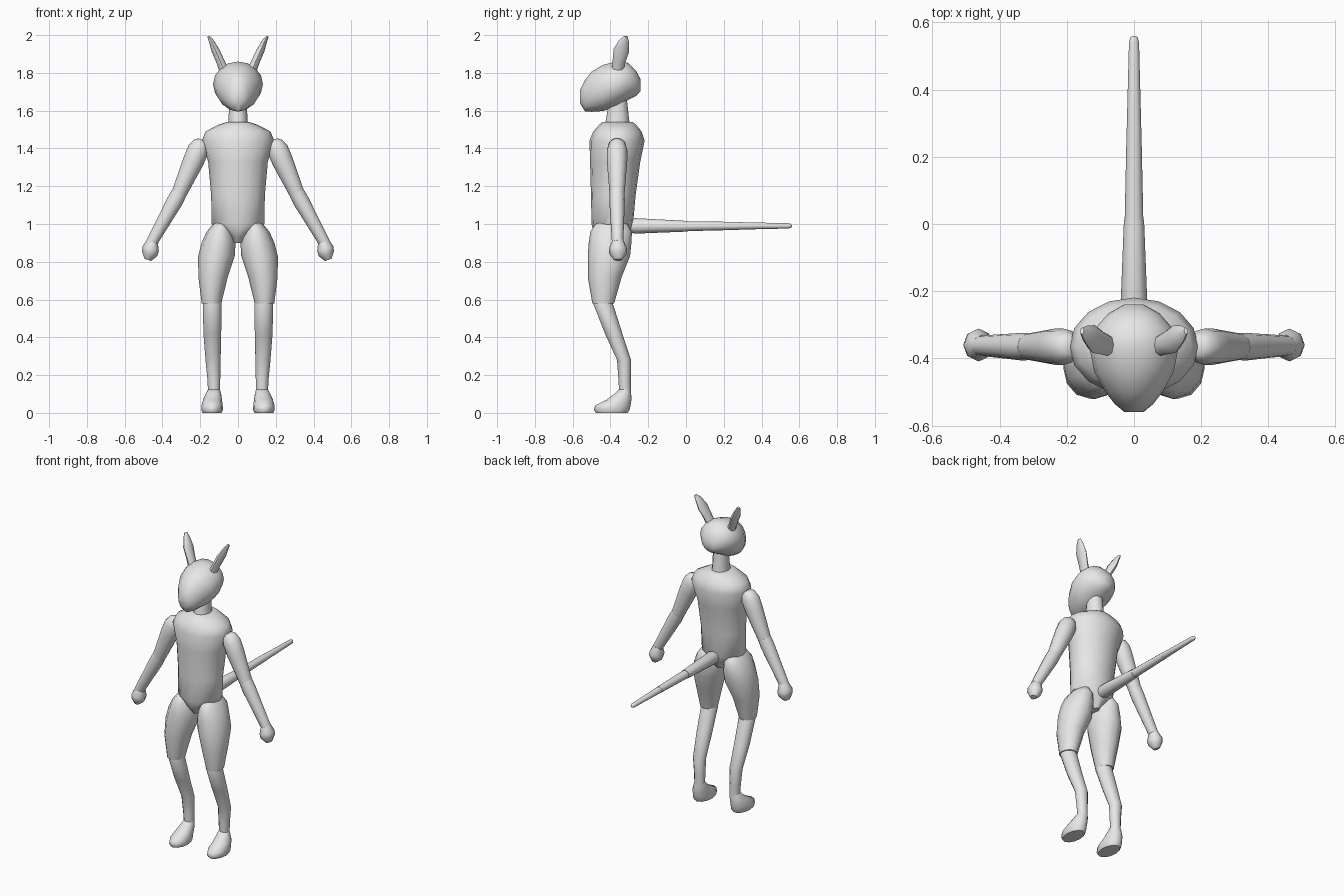
import bpy, bmesh, math
from mathutils import Vector

grey = bpy.data.materials.new("light grey")
grey.diffuse_color = (0.8, 0.8, 0.8, 1)


def loft(name, axis, rings, sides=12, side=1):
    """Skin elliptical rings (x, y, z, radius_u, radius_v) square to axis."""
    a = Vector(axis).normalized()
    ref = Vector((0, 0, 1)) if abs(a.y) > 0.9 else Vector((0, 1, 0))
    u = ref.cross(a).normalized()
    v = a.cross(u)
    bm = bmesh.new()
    loops = []
    for x, y, z, ru, rv in rings:
        loop = []
        for i in range(sides):
            t = 2 * math.pi * i / sides
            p = Vector((x, y, z)) + u * (ru * math.cos(t)) + v * (rv * math.sin(t))
            p.x *= side
            loop.append(bm.verts.new(p))
        loops.append(loop)
    for lo, hi in zip(loops, loops[1:]):
        for i in range(sides):
            j = (i + 1) % sides
            bm.faces.new((lo[i], lo[j], hi[j], hi[i]))
    bm.faces.new(loops[0][::-1])
    bm.faces.new(loops[-1])
    bmesh.ops.recalc_face_normals(bm, faces=bm.faces)
    mesh = bpy.data.meshes.new(name)
    bm.to_mesh(mesh)
    bm.free()
    mesh.shade_smooth()
    mesh.set_sharp_from_angle(angle=math.radians(50))
    mesh.materials.append(grey)
    obj = bpy.data.objects.new(name, mesh)
    bpy.context.collection.objects.link(obj)
    return obj


UP = (0, 0, 1)
BACK = (0, 1, 0)

# Torso with narrow crotch, then neck
loft("torso", UP, [
    (0, -.39, .90, .028, .06), (0, -.39, .93, .042, .085),
    (0, -.39, .955, .075, .10), (0, -.39, 1.0, .14, .11),
    (0, -.385, 1.15, .142, .118), (0, -.375, 1.33, .158, .133),
    (0, -.365, 1.44, .192, .146), (0, -.363, 1.49, .172, .128),
    (0, -.362, 1.525, .105, .098), (0, -.362, 1.54, .06, .08)], 16)
loft("neck", UP, [
    (0, -.365, 1.51, .055, .07), (0, -.362, 1.56, .05, .06),
    (0, -.36, 1.68, .045, .045)])

# Head runs from muzzle to back of skull
loft("head", BACK, [
    (0, -.56, 1.675, .028, .038), (0, -.535, 1.68, .058, .083),
    (0, -.50, 1.70, .085, .106), (0, -.44, 1.72, .118, .122),
    (0, -.37, 1.74, .132, .12), (0, -.31, 1.755, .115, .10),
    (0, -.265, 1.745, .075, .068), (0, -.24, 1.735, .03, .03)], 16)

# Tail in three tapering segments
loft("tail_base", BACK, [
    (0, -.31, .99, .03, .03), (0, -.27, .99, .041, .041),
    (0, .01, .988, .030, .028)])
loft("tail_middle", BACK, [
    (0, 0, .988, .028, .026), (0, .28, .99, .022, .021)])
loft("tail_tip", BACK, [
    (0, .27, .99, .022, .020), (0, .54, .99, .015, .014),
    (0, .555, .99, .011, .011), (0, .56, .99, .005, .005)])

for label, s in (("right", -1), ("left", 1)):
    # Ears
    loft(label + "_ear", (.08, .04, .18), [
        (.068, -.365, 1.80, .026, .03), (.093, -.355, 1.86, .022, .034),
        (.12, -.342, 1.92, .021, .042), (.142, -.328, 1.97, .013, .026),
        (.155, -.318, 1.993, .007, .010)], 8, s)

    # Arms and hands
    loft(label + "_upper_arm", (.115, 0, -.27), [
        (.188, -.365, 1.445, .022, .025), (.195, -.365, 1.43, .042, .042),
        (.21, -.365, 1.395, .056, .054), (.235, -.365, 1.335, .056, .054),
        (.317, -.365, 1.15, .039, .039)], 12, s)
    loft(label + "_forearm", (.14, 0, -.25), [
        (.311, -.365, 1.165, .041, .040), (.335, -.365, 1.12, .043, .041),
        (.458, -.362, .90, .030, .030)], 12, s)
    loft(label + "_hand", (.03, 0, -.095), [
        (.452, -.36, .912, .029, .030), (.462, -.36, .868, .045, .049),
        (.468, -.36, .842, .042, .046), (.477, -.36, .81, .018, .022)], 8, s)

    # Thighs, shins and feet
    loft(label + "_thigh", UP, [
        (.140, -.438, .58, .052, .058), (.132, -.43, .72, .078, .09),
        (.114, -.408, .83, .097, .112), (.103, -.402, .90, .090, .113),
        (.098, -.396, .96, .068, .110), (.092, -.394, 1.0, .040, .085),
        (.09, -.39, 1.02, .02, .04)], 12, s)
    loft(label + "_shin", UP, [
        (.127, -.322, .10, .031, .031), (.128, -.325, .18, .034, .033),
        (.132, -.328, .28, .040, .037), (.136, -.383, .42, .047, .046),
        (.136, -.438, .575, .050, .052), (.136, -.44, .61, .040, .040)], 12, s)
    loft(label + "_foot", UP, [
        (.137, -.393, 0, .050, .084), (.137, -.393, .015, .057, .094),
        (.137, -.387, .04, .056, .094), (.135, -.355, .07, .050, .066),
        (.13, -.335, .10, .041, .045), (.127, -.323, .125, .031, .031)], 12, s)
